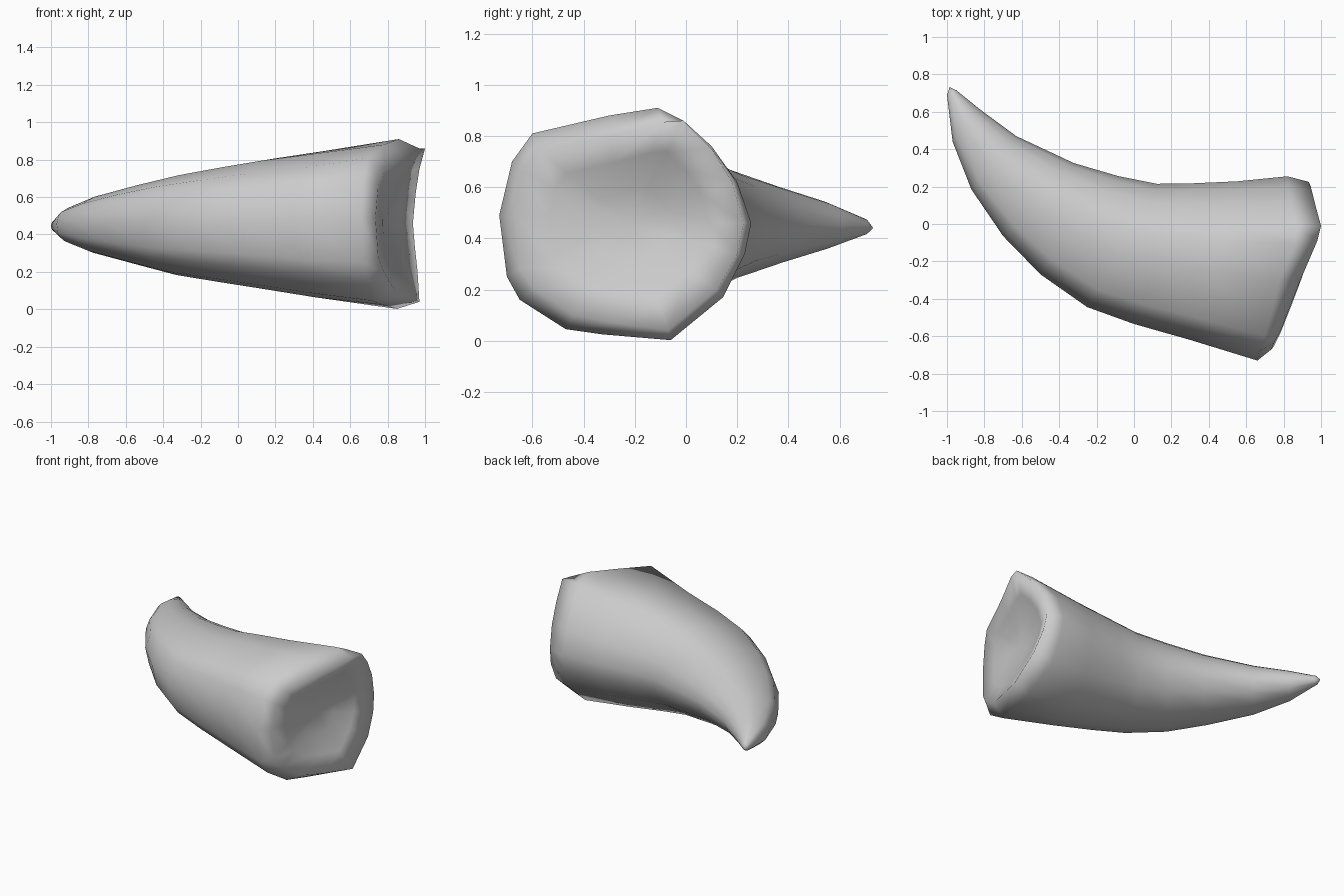
import bpy, bmesh, math
from mathutils import Vector

if "Cube" in bpy.data.objects:
    bpy.data.objects.remove(bpy.data.objects["Cube"])

# Widest loop at the thick end, then the lip in front of it
WIDE = [(.66, -.73, .49), (.67, -.68, .70), (.70, -.60, .81), (.78, -.30, .88),
        (.86, -.11, .91), (.87, -.01, .86), (.84, .10, .76), (.82, .20, .62),
        (.82, .255, .46), (.82, .23, .34), (.82, .145, .17), (.85, -.06, .002),
        (.77, -.33, .025), (.72, -.47, .045), (.69, -.65, .16), (.67, -.70, .25)]
LIP = [(.735, -.67, .49), (.75, -.635, .66), (.785, -.57, .74), (.89, -.30, .80),
       (.98, -.09, .855), (1.0, -.01, .86), (.97, .10, .75), (.95, .18, .62),
       (.935, .225, .46), (.945, .20, .34), (.96, .12, .20), (.97, -.07, .04),
       (.90, -.28, .07), (.84, -.44, .10), (.78, -.59, .20), (.75, -.65, .28)]

# Body stations: outer bend x, y, inner bend x, y, top z, bottom z
STATIONS = [(.30, -.62, .55, .228, .85, .05), (0, -.535, .30, .217, .81, .098),
            (-.25, -.445, .12, .215, .77, .135), (-.50, -.27, -.08, .255, .725, .175),
            (-.70, -.065, -.32, .325, .67, .235), (-.87, .185, -.63, .47, .605, .298),
            (-.97, .44, -.82, .61, .545, .355), (-1.0, .69, -.95, .715, .475, .415)]
FLOOR = Vector((.785, -.22, .46))


def section(i, station):
    """Thick-end outline fitted to a station, turning rounder toward the tip."""
    ox, oy, ix, iy, top, bottom = station
    round_mix = .35 + .65 * i / (len(STATIONS) - 1)
    ring = []
    for _, y, z in WIDE:
        p, q = 2 * (y + .73) / .985 - 1, (z - .456) / .454
        a = math.atan2(q, p)
        p += (math.cos(a) - p) * round_mix
        q += (math.sin(a) - q) * round_mix
        u = (p + 1) / 2
        ring.append((ox + (ix - ox) * u, oy + (iy - oy) * u,
                     (top + bottom) / 2 + q * (top - bottom) / 2))
    return ring


def hollow(shrink, sink):
    """Lip pulled in toward the bottom of the dished end."""
    c = FLOOR
    return [(x + (c.x - x) * sink, y + (c.y - y) * shrink, z + (c.z - z) * shrink)
            for x, y, z in LIP]


rings = [hollow(.65, .78), hollow(.3, .42), LIP, WIDE]
rings += [section(i, s) for i, s in enumerate(STATIONS)]

# Horn: loft the rings and close both ends
bm = bmesh.new()
loops = [[bm.verts.new(p) for p in r] for r in rings]
n = len(WIDE)
for a, b in zip(loops, loops[1:]):
    for i in range(n):
        j = (i + 1) % n
        bm.faces.new((a[i], a[j], b[j], b[i]))
for loop, point in ((loops[0], FLOOR), (loops[-1], (-.985, .732, .44))):
    end = bm.verts.new(point)
    for i in range(n):
        bm.faces.new((loop[i], loop[(i + 1) % n], end))
bmesh.ops.recalc_face_normals(bm, faces=bm.faces)
for f in bm.faces:
    f.smooth = True
mesh = bpy.data.meshes.new("horn")
bm.to_mesh(mesh)
bm.free()
horn = bpy.data.objects.new("horn", mesh)
bpy.context.collection.objects.link(horn)
